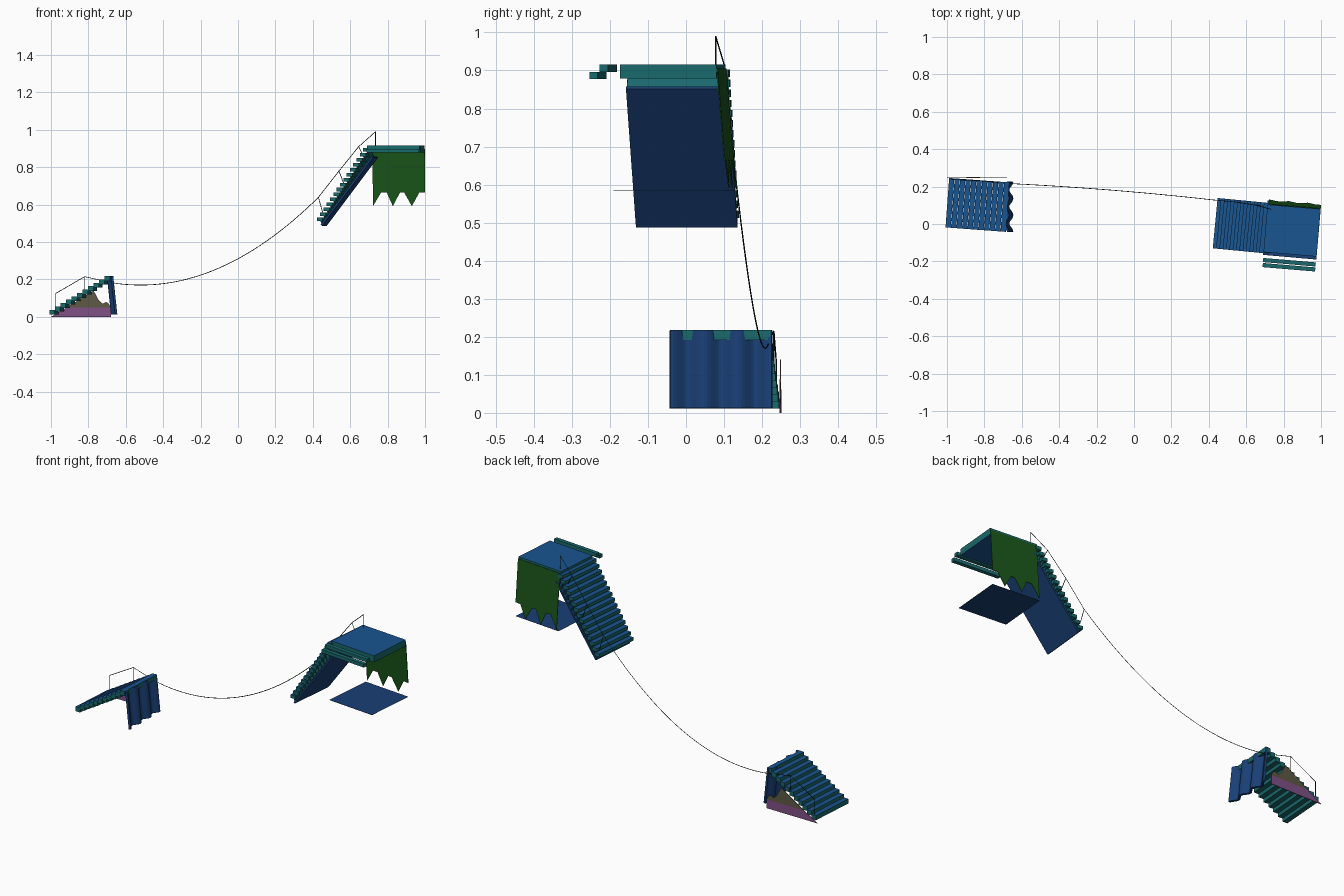
import bpy, bmesh, math
from mathutils import Matrix, Vector

if "Cube" in bpy.data.objects:
    bpy.data.objects.remove(bpy.data.objects["Cube"])


def mat(name, r, g, b):
    m = bpy.data.materials.new(name)
    m.diffuse_color = (r, g, b, 1)
    m.use_nodes = True
    m.node_tree.nodes["Principled BSDF"].inputs["Base Color"].default_value = m.diffuse_color
    return m


BLUE = mat("blue", 0.01, 0.09, 0.28)
TEAL = mat("teal", 0.01, 0.14, 0.15)
NAVY = mat("navy", 0.01, 0.05, 0.18)
GREEN = mat("green", 0.01, 0.09, 0.01)
PINK = mat("mauve", 0.22, 0.08, 0.24)
BROWN = mat("olive", 0.11, 0.10, 0.06)
BLACK = mat("dark", 0.01, 0.02, 0.02)


def frame(x, y, deg):
    return Matrix.Translation((x, y, 0)) @ Matrix.Rotation(math.radians(deg), 4, 'Z')


def finish(name, bm, material, m=Matrix()):
    bmesh.ops.recalc_face_normals(bm, faces=bm.faces)
    me = bpy.data.meshes.new(name)
    bm.to_mesh(me)
    bm.free()
    ob = bpy.data.objects.new(name, me)
    me.materials.append(material)
    bpy.context.collection.objects.link(ob)
    ob.matrix_world = m
    return ob


def add_box(bm, c, s, tilt=0):
    m = Matrix.Translation(c) @ Matrix.Rotation(tilt, 4, 'Y') @ Matrix.Diagonal((*s, 1))
    bmesh.ops.create_cube(bm, size=1, matrix=m)


def sheet(name, pts, material, m=Matrix(), thick=0.003):
    """Flat outline with a little thickness."""
    bm = bmesh.new()
    bm.faces.new([bm.verts.new(p) for p in pts])
    ob = finish(name, bm, material, m)
    sol = ob.modifiers.new("thickness", 'SOLIDIFY')
    sol.thickness = thick
    sol.offset = 0
    return ob


def wire(name, paths, radius=0.0018):
    cu = bpy.data.curves.new(name, 'CURVE')
    cu.dimensions = '3D'
    cu.bevel_depth = radius
    cu.bevel_resolution = 0
    for path in paths:
        sp = cu.splines.new('POLY')
        sp.points.add(len(path) - 1)
        for p, co in zip(sp.points, path):
            p.co = (*co, 1)
    cu.materials.append(BLACK)
    bpy.context.collection.objects.link(bpy.data.objects.new(name, cu))


def treads(name, n, start, step, size, m):
    bm = bmesh.new()
    for i in range(n):
        add_box(bm, (start[0] + i * step[0], 0, start[1] + i * step[1]), size)
    ob = finish(name, bm, BLUE, m)
    # blue tops, teal sides
    ob.data.materials.append(TEAL)
    for p in ob.data.polygons:
        p.material_index = 0 if p.normal.z > 0.5 else 1
    return ob


# Lower stairs
low = frame(-1, 0.114, -4.2)
treads("lower_treads", 11, (0.016, 0.025), (0.0295, 0.018), (0.028, 0.265, 0.026), low)

# Wavy curtain closing the tall end of the lower stairs
bm = bmesh.new()
N = 36
rows = []
for z, dx in ((0.012, 0.022), (0.217, 0.0)):
    rows.append([bm.verts.new((-0.683 + dx + 0.011 * math.cos(6 * math.pi * i / N) - 0.001,
                               0.226 - 0.268 * i / N, z)) for i in range(N + 1)])
for i in range(N):
    bm.faces.new((rows[0][i], rows[0][i + 1], rows[1][i + 1], rows[1][i]))
cur = finish("lower_curtain", bm, NAVY)
sol = cur.modifiers.new("thickness", 'SOLIDIFY')
sol.thickness = 0.012
sol.offset = 0

# Side panel of the lower stairs, mauve below and olive above
sheet("side_panel_base", [(-1, .25, 0), (-.68, .247, 0), (-.68, .247, .05), (-.917, .249, .05)], PINK)
sheet("side_panel_top", [(-.917, .249, .05), (-.68, .247, .05), (-.69, .247, .07), (-.705, .247, .08),
                         (-.725, .247, .07), (-.745, .248, .09), (-.772, .248, .14)], BROWN)

# Upper stairs: treads, risers and the sloping underside
up = frame(0.45, 0.003, -5.5)
treads("upper_treads", 15, (0.0, 0.522), (0.0178, 0.0265), (0.032, 0.27, 0.019), up)
a, b = Vector((0.008, 0, 0.49)), Vector((0.283, 0, 0.855))
sheet("upper_underside", [(a.x, -.134, a.z), (a.x, .134, a.z), (b.x, .134, b.z), (b.x, -.134, b.z)],
      NAVY, up, 0.010)
bm = bmesh.new()
for i in range(15):
    t = Vector((i * 0.0178, 0, 0.522 + i * 0.0265))
    q = a.lerp(b, (i + 0.3) / 15)
    d = q - t
    add_box(bm, (t + q) / 2, (0.005, 0.266, d.length), math.atan2(d.x, d.z))
finish("upper_risers", bm, TEAL, up)

# Platform with two steps on the front
plat = frame(0.845, -0.035, -4.8)
bm = bmesh.new()
add_box(bm, (0, 0, 0.8975), (0.285, 0.255, 0.037))
ob = finish("platform", bm, BLUE, plat)
ob.data.materials.append(TEAL)
for p in ob.data.polygons:
    p.material_index = 0 if abs(p.normal.z) > 0.5 else 1
bm = bmesh.new()
for y, z in ((-.170, .906), (-.197, .887)):
    add_box(bm, (0, y, z), (0.282, 0.022, 0.019))
finish("platform_front_steps", bm, TEAL, plat)

# Toothed green panel on the back of the platform, leaning outwards at the bottom
teeth = [(-.137, .592), (-.093, .664), (-.062, .664), (-.03, .592), (.008, .664),
         (.032, .664), (.072, .592), (.112, .664), (.143, .664)]
profile = [(-.137, .905)] + teeth + [(.143, .905)]
sheet("toothed_panel", [(x, .129 + (.905 - z) * .08, z) for x, z in profile], GREEN, plat)

# Floor sheet floating under the platform
sheet("floor_sheet", [(.69, -.165, .585), (.975, -.19, .585), (1.0, .10, .585), (.715, .125, .585)],
      NAVY, thick=0.001)

# Handrail rope: lower rail, long sag between the stairs, upper rail
low_tops = [(-.975, .238, .125), (-.82, .231, .215)]
sag = []
for i in range(33):
    x = -.68 + 1.11 * i / 32
    sag.append((x, .217 - .089 * (.6 * i / 32 + .4 * (i / 32) ** 2), .17 + .52 * (x + .52) ** 2))
up_tops = [(.54, .118, .78), (.645, .102, .91), (.735, .078, .99)]
wire("handrail_rope", [low_tops + sag + up_tops])

# Handrail posts
feet = [((-.975, .238, .04)), (-.82, .231, .13), (.455, .126, .55), (.57, .114, .70),
        (.672, .100, .855), (.735, .078, .91)]
tops = low_tops + [sag[-1]] + up_tops
wire("handrail_posts", [[t, f] for t, f in zip(tops, feet)])
